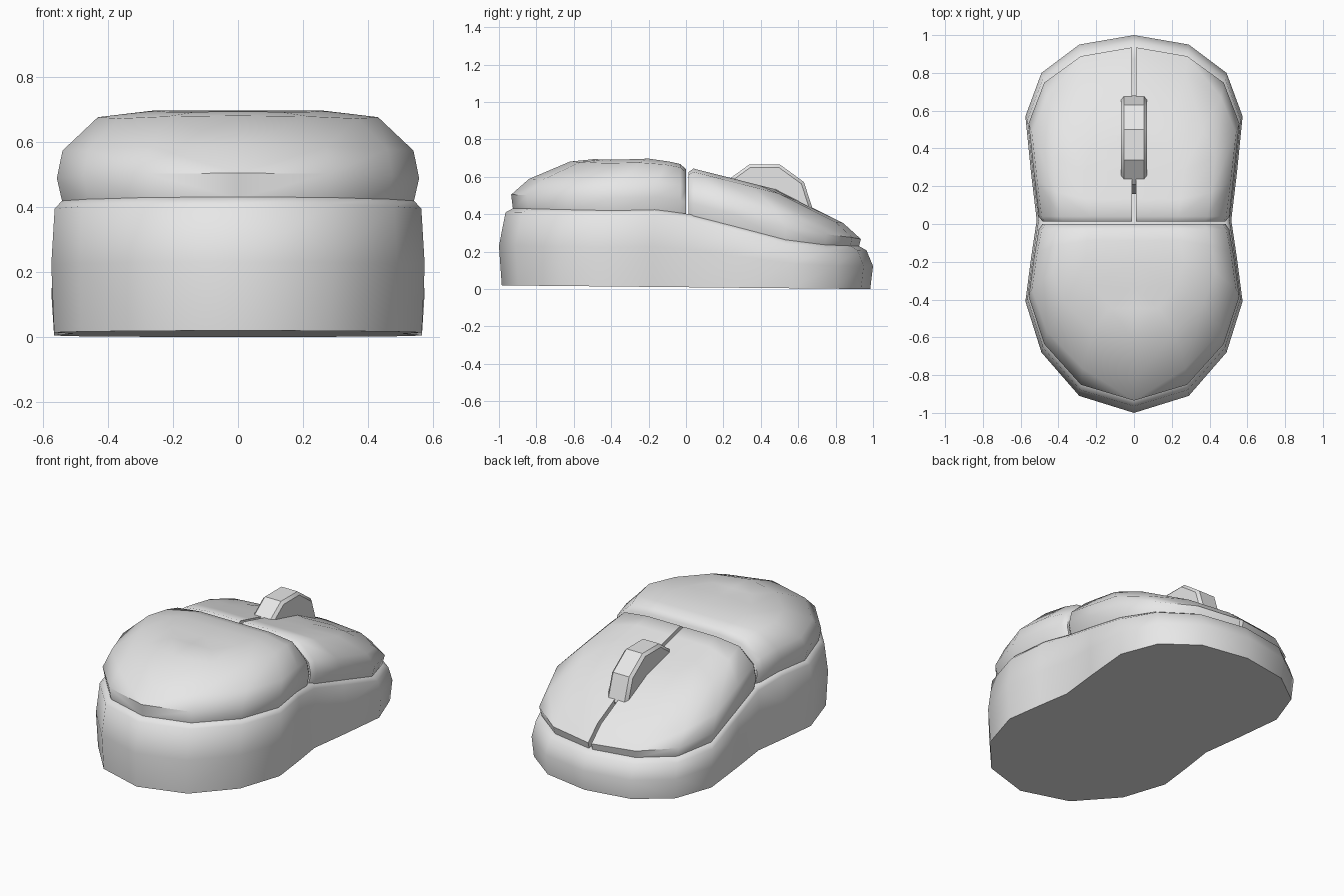
import bpy, bmesh, math

if "Cube" in bpy.data.objects:
    bpy.data.objects.remove(bpy.data.objects["Cube"], do_unlink=True)

grey = bpy.data.materials.new("light_grey")
grey.use_nodes = True
grey.diffuse_color = (0.8, 0.8, 0.8, 1)
grey.node_tree.nodes["Principled BSDF"].inputs["Base Color"].default_value = (0.8, 0.8, 0.8, 1)


def interp(table, v):
    """Piecewise linear lookup, clamped at both ends."""
    if v <= table[0][0]:
        return table[0][1]
    for (a, za), (b, zb) in zip(table, table[1:]):
        if v <= b:
            return za + (zb - za) * (v - a) / (b - a)
    return table[-1][1]


# Half outlines seen from above, from the tip to the waist
REAR = [(0, -1), (0.29, -0.91), (0.49, -0.68), (0.575, -0.41), (0.545, -0.18),
        (0.52, -0.03), (0.50, 0)]
FRONT = [(0, 1), (0.29, 0.95), (0.49, 0.80), (0.575, 0.57), (0.545, 0.27),
         (0.52, 0.04), (0.50, 0.014)]

# Seam height along the body, and shell heights above the seam
SEAM = [(-0.92, 0.435), (-0.4, 0.42), (-0.2, 0.43), (0, 0.405), (0.55, 0.26),
        (0.75, 0.238), (0.95, 0.232)]
REAR_HEIGHT = [(-0.93, 0.28), (-0.05, 0.265), (-0.03, 0.26), (0, 0.235)]
FRONT_HEIGHT = [(0.014, 0.225), (0.04, 0.25), (0.5, 0.255), (0.65, 0.22),
                (0.83, 0.22), (0.92, 0.14)]

# Shell rings: x scale, y scale, fraction of the height
SHELL_RINGS = [(0, 0.92, -0.03), (0.94, 0.925, -0.03), (0.97, 0.935, 0.25),
               (0.94, 0.84, 0.56), (0.75, 0.62, 0.93), (0.45, 0.49, 1), (0, 0.49, 1)]


def finish(obj, angle):
    obj.data.materials.append(grey)
    bpy.ops.object.select_all(action='DESELECT')
    obj.select_set(True)
    bpy.context.view_layer.objects.active = obj
    bpy.ops.object.shade_smooth_by_angle(angle=math.radians(angle))


def loft_half(name, rows, end_wall=False, gap=0):
    """Skin rows of points on the +x side, then mirror them to the other side."""
    bm = bmesh.new()
    grid = [[bm.verts.new((max(x, gap), y, z)) for x, y, z in row] for row in rows]
    for low, high in zip(grid, grid[1:]):
        for i in range(len(low) - 1):
            bm.faces.new((low[i], low[i + 1], high[i + 1], high[i]))
    if end_wall:
        bm.faces.new([row[-1] for row in grid])
    bmesh.ops.remove_doubles(bm, verts=bm.verts, dist=0.0005)
    if gap:
        bmesh.ops.holes_fill(bm, edges=[e for e in bm.edges if e.is_boundary], sides=0)
    bmesh.ops.recalc_face_normals(bm, faces=bm.faces)
    # Make sure the skin faces outwards on open halves too
    top = max(bm.faces, key=lambda f: f.calc_center_median().z)
    if top.normal.z < 0:
        bmesh.ops.reverse_faces(bm, faces=bm.faces)
    mesh = bpy.data.meshes.new(name)
    bm.to_mesh(mesh)
    bm.free()
    obj = bpy.data.objects.new(name, mesh)
    bpy.context.collection.objects.link(obj)
    mirror = obj.modifiers.new("mirror", 'MIRROR')
    mirror.use_mirror_merge = gap == 0
    finish(obj, 50)
    return obj


def shell_rows(outline, height):
    rows = []
    for sx, sy, f in SHELL_RINGS:
        row = []
        for x, y in outline:
            if abs(y) > 0.05:
                y *= sy
            row.append((x * sx, y, interp(SEAM, y) + f * interp(height, y)))
        rows.append(row)
    return rows


# Lower body: x scale, y scale, height rule
def floor(y):
    return 0.01 - 0.01 * y


BODY_RINGS = [(0, 0.985, lambda y: floor(y)),
              (0.985, 0.985, lambda y: floor(y)),
              (1, 1, lambda y: 0.53 * interp(SEAM, y)),
              (0.982, 0.965, lambda y: interp(SEAM, y) - 0.025),
              (0.94, 0.92, lambda y: interp(SEAM, y)),
              (0, 0.92, lambda y: interp(SEAM, y))]
body_outline = REAR[:-2] + [(0.515, 0.02)] + FRONT[:-2][::-1]
loft_half("lower_body", [[(x * sx, y * sy, z(y * sy)) for x, y in body_outline]
                         for sx, sy, z in BODY_RINGS])

# Palm rest and the pair of buttons with a slot between them
loft_half("palm_rest", shell_rows(REAR, REAR_HEIGHT), end_wall=True)
loft_half("buttons", shell_rows(FRONT, FRONT_HEIGHT), end_wall=True, gap=0.011)

# Scroll wheel
bpy.ops.mesh.primitive_cylinder_add(vertices=10, radius=0.26, depth=0.14,
                                    location=(0, 0.42, 0.42),
                                    rotation=(0, math.pi / 2, 0))
wheel = bpy.context.object
wheel.name = "scroll_wheel"
bevel = wheel.modifiers.new("rim", 'BEVEL')
bevel.width = 0.016
bevel.limit_method = 'ANGLE'
bevel.angle_limit = math.radians(60)
finish(wheel, 20)
